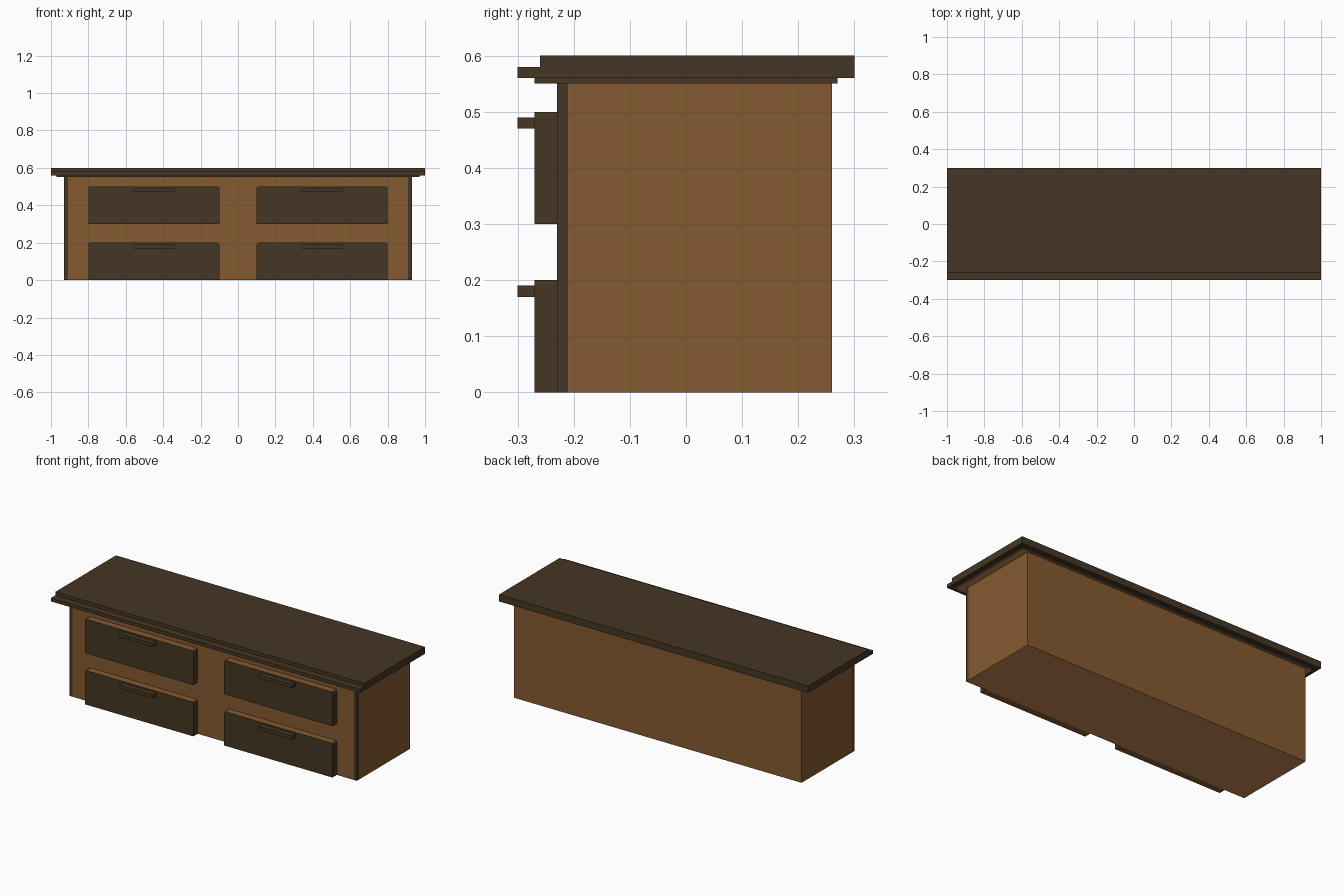
import bpy, bmesh

if "Cube" in bpy.data.objects:
    bpy.data.objects.remove(bpy.data.objects["Cube"])


def material(name, color):
    m = bpy.data.materials.new(name)
    m.diffuse_color = (*color, 1)
    m.use_nodes = True
    m.node_tree.nodes["Principled BSDF"].inputs["Base Color"].default_value = m.diffuse_color
    return m


BROWN = material("warm brown wood", (0.235, 0.102, 0.030))
DARK = material("dark walnut wood", (0.060, 0.037, 0.018))
PALE = material("pale underside wood", (0.556, 0.246, 0.084))


def box(name, x, y, z, mat, up=None, down=None, round_rule=None):
    """Box from (min, max) ranges; up/down recolour the flat top and underside."""
    bm = bmesh.new()
    bmesh.ops.create_cube(bm, size=1)
    for v in bm.verts:
        for i, (lo, hi) in enumerate((x, y, z)):
            v.co[i] = lo if v.co[i] < 0 else hi
    if round_rule:
        edges = [e for e in bm.edges
                 if abs(e.verts[0].co.y - e.verts[1].co.y) > 1e-4
                 and round_rule(e.verts[0].co)]
        bmesh.ops.bevel(bm, geom=edges, offset=0.01, segments=4,
                        profile=0.5, affect='EDGES')
    bm.normal_update()
    for f in bm.faces:
        f.material_index = 1 if f.normal.z > 0.99 else 2 if f.normal.z < -0.99 else 0
    me = bpy.data.meshes.new(name)
    for m in (mat, up or mat, down or mat):
        me.materials.append(m)
    bm.to_mesh(me)
    bm.free()
    ob = bpy.data.objects.new(name, me)
    bpy.context.collection.objects.link(ob)
    return ob


# Cabinet body and front board
box("cabinet_body", (-0.93, 0.93), (-0.21, 0.26), (0, 0.55), BROWN, down=PALE)
box("front_board", (-0.91, 0.91), (-0.23, -0.21), (0, 0.55), BROWN, down=PALE)

# Layered top
box("under_top_trim", (-0.97, 0.97), (-0.27, 0.27), (0.55, 0.56), DARK, down=PALE)
box("top_board", (-1, 1), (-0.26, 0.30), (0.56, 0.60), DARK)
box("top_front_lip", (-1, 1), (-0.30, -0.26), (0.56, 0.58), DARK)

for s, side in ((-1, "left"), (1, "right")):
    # Corner strips
    box(side + "_corner_strip", sorted((s * 0.91, s * 0.93)),
        (-0.23, -0.21), (0, 0.55), DARK, down=PALE)
    # Drawers with bar handles
    for z, row in ((0.0, "lower"), (0.3, "upper")):
        box(f"{row}_{side}_drawer", sorted((s * 0.10, s * 0.80)),
            (-0.27, -0.23), (z, z + 0.2), DARK, BROWN, BROWN,
            lambda co: co.z > 0.19 and abs(co.z - 0.3) > 0.01)
        box(f"{row}_{side}_handle", sorted((s * 0.34, s * 0.56)),
            (-0.30, -0.27), (z + 0.17, z + 0.19), DARK)
